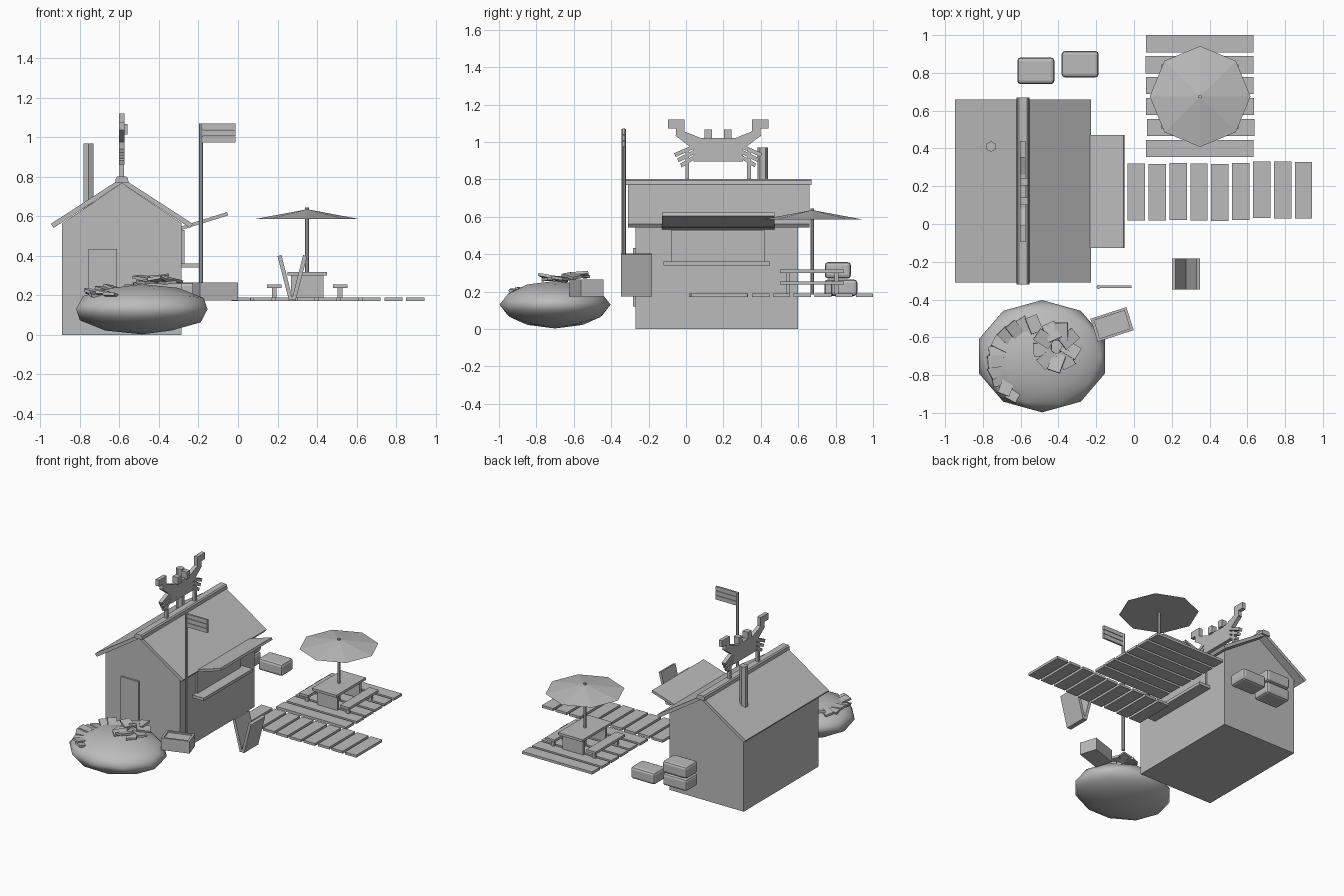
import bpy, math, random
from mathutils import Vector, Matrix

random.seed(4)
if "Cube" in bpy.data.objects:
    bpy.data.objects.remove(bpy.data.objects["Cube"])

grey = bpy.data.materials.new("plain grey")
grey.use_nodes = True
grey.diffuse_color = (0.5, 0.5, 0.5, 1)
grey.node_tree.nodes["Principled BSDF"].inputs["Base Color"].default_value = (0.5, 0.5, 0.5, 1)


def finish(ob, name):
    ob.name = name
    ob.data.materials.append(grey)
    return ob


def block(name, x, y, z, rot=(0, 0, 0)):
    """Box from x, y and z ranges, turned about its centre."""
    spans = (x, y, z)
    bpy.ops.mesh.primitive_cube_add(size=1, location=[(a + b) / 2 for a, b in spans], rotation=rot)
    ob = bpy.context.object
    ob.scale = [b - a for a, b in spans]
    return finish(ob, name)


def slab(name, centre, size, rot):
    return block(name, *[(c - s / 2, c + s / 2) for c, s in zip(centre, size)], rot=rot)


def prism(name, profile, axis, lo, hi):
    """Extrude a profile along x (points are y,z) or y (points are x,z)."""
    n = len(profile)
    verts = [(d, a, b) if axis == "x" else (a, d, b) for d in (lo, hi) for a, b in profile]
    faces = [range(n), range(n, 2 * n)]
    faces += [(i, (i + 1) % n, n + (i + 1) % n, n + i) for i in range(n)]
    me = bpy.data.meshes.new(name)
    me.from_pydata(verts, [], [tuple(f) for f in faces])
    ob = bpy.data.objects.new(name, me)
    bpy.context.collection.objects.link(ob)
    bpy.context.view_layer.objects.active = ob
    ob.select_set(True)
    bpy.ops.object.mode_set(mode="EDIT")
    bpy.ops.mesh.select_all(action="SELECT")
    bpy.ops.mesh.normals_make_consistent(inside=False)
    bpy.ops.object.mode_set(mode="OBJECT")
    ob.select_set(False)
    return finish(ob, name)


def rod(name, x, y, z0, z1, r, sides=8):
    bpy.ops.mesh.primitive_cylinder_add(vertices=sides, radius=r, depth=z1 - z0, location=(x, y, (z0 + z1) / 2))
    return finish(bpy.context.object, name)


# Hut walls, roof, ridge cap, chimney, door
RIDGE = -0.588
prism("hut_walls", [(-0.89, 0), (-0.285, 0), (-0.285, 0.565), (RIDGE, 0.768), (-0.89, 0.565)], "y", -0.27, 0.6)
prism("roof", [(RIDGE + s * w, h) for s, w, h in (
    (-1, 0.345, 0.542), (-1, 0.36, 0.562), (1, 0, 0.795), (1, 0.36, 0.562), (1, 0.345, 0.542), (1, 0, 0.768))],
    "y", -0.31, 0.66)
prism("ridge_cap", [(RIDGE + w, h) for w, h in (
    (-0.034, 0.77), (-0.03, 0.795), (-0.022, 0.803), (0.022, 0.803), (0.03, 0.795), (0.034, 0.77))],
    "y", -0.32, 0.67)
rod("chimney", -0.757, 0.41, 0.62, 0.97, 0.028, 6)
block("door", (-0.757, -0.612), (-0.283, -0.265), (0.12, 0.434))

# Serving hatch, counter and awning
block("hatch", (-0.29, -0.272), (-0.08, 0.42), (0.36, 0.53))
block("counter", (-0.29, -0.195), (-0.12, 0.45), (0.34, 0.362))
prism("awning", [(-0.285, 0.532), (-0.05, 0.605), (-0.055, 0.622), (-0.285, 0.55)], "y", -0.127, 0.472)

# Crab-shaped roof sign, mirrored about its middle
MID = 0.172
XS = (-0.603, -0.575)
block("sign_body", XS, (MID - 0.132, MID + 0.132), (0.895, 1.02))
for side, s in (("front", -1), ("back", 1)):
    def part(name, pts):
        prism(side + "_" + name, [(MID + s * d, h) for d, h in pts], "x", *XS)
    part("arm", [(0.09, 1.02), (0.132, 0.96), (0.23, 1.035), (0.19, 1.06)])
    part("claw", [(0.18, 1.03), (0.18, 1.12), (0.268, 1.12), (0.268, 1.073), (0.225, 1.073), (0.225, 1.03)])
    for i in range(3):
        out, h = 0.235 - i * 0.016, 0.93 - i * 0.028
        part("leg_%d" % (i + 1), [(0.12, h + 0.038), (0.12, h + 0.06), (out, h + 0.01), (out - 0.008, h - 0.01)])
    y = MID + s * 0.052
    block(side + "_eye", (-0.603, -0.56), (y - 0.02, y + 0.02), (1.015, 1.068))
    y = MID + s * 0.165
    block(side + "_sign_post", (-0.6, -0.578), (y - 0.01, y + 0.01), (0.79, 0.95))

# Flag
rod("flag_pole", -0.187, -0.333, 0.175, 1.07, 0.011)
for i in range(3):
    z = 0.975 + i * 0.033
    block("flag_stripe_%d" % (i + 1), (-0.185, -0.013), (-0.34, -0.326), (z, z + 0.03))

# Boardwalk and deck planks
for i in range(9):
    x, j = 0.012 + i * 0.1107, random.uniform(-0.008, 0.008)
    block("walk_plank_%d" % (i + 1), (x - 0.046, x + 0.046), (0.024 + j, 0.325 + j), (0.172, 0.19))
for i in range(6):
    y, j = 0.4 + i * 0.111, random.uniform(-0.008, 0.008)
    block("deck_plank_%d" % (i + 1), (0.068 + j, 0.638 + j), (y - 0.046, y + 0.046), (0.172, 0.19))

# Picnic table with benches and parasol
PX, PY = 0.35, 0.675
block("table_top", (0.25, 0.45), (0.502, 0.845), (0.3, 0.318))
for side, s in (("front", -1), ("back", 1)):
    y = PY + s * 0.13
    block(side + "_table_leg", (0.268, 0.434), (y - 0.01, y + 0.01), (0.185, 0.302))
    for hand, t in (("right", -1), ("left", 1)):
        x = PX + t * 0.167
        block("%s_%s_bench_leg" % (hand, side), (x - 0.012, x + 0.012), (y - 0.01, y + 0.01), (0.185, 0.24))
for hand, t in (("right", -1), ("left", 1)):
    x = PX + t * 0.167
    block(hand + "_bench", (x - 0.037, x + 0.037), (0.502, 0.845), (0.237, 0.255))
rod("parasol_pole", PX, PY, 0.185, 0.645, 0.01)
bpy.ops.mesh.primitive_cone_add(vertices=8, radius1=0.267, depth=0.05, location=(PX, PY, 0.611))
finish(bpy.context.object, "parasol_canopy")

# Folding board, two leaning panels
for hand, s in (("right", -1), ("left", 1)):
    prism(hand + "_board_panel", [(0.275 + s * d, h) for d, h in (
        (-0.003, 0.178), (0.017, 0.175), (0.075, 0.398), (0.055, 0.405))], "y", -0.348, -0.182)

# Rounded coolers behind the hut
for name, x, y, z in (("lower", -0.52, 0.81, 0.177), ("upper", -0.52, 0.812, 0.27), ("single", -0.285, 0.846, 0.177)):
    ob = block(name + "_cooler", (x - 0.098, x + 0.098), (y - 0.07, y + 0.07), (z, z + 0.088))
    bpy.ops.object.transform_apply(location=False, rotation=False, scale=True)
    bev = ob.modifiers.new("Bevel", "BEVEL")
    bev.width, bev.segments = 0.018, 2

# Open crate: floor and four rims
turn = math.radians(18)
spin = Matrix.Rotation(turn, 3, "Z")
crate = Vector((-0.116, -0.532, 0.22))
slab("crate_body", crate - Vector((0, 0, 0.005)), (0.2, 0.128, 0.08), (0, 0, turn))
for s in (-1, 1):
    slab("crate_long_rim", crate + spin @ Vector((0, s * 0.057, 0.04)), (0.2, 0.014, 0.01), (0, 0, turn))
    slab("crate_short_rim", crate + spin @ Vector((s * 0.092, 0, 0.04)), (0.016, 0.1, 0.01), (0, 0, turn))

# Boulder
bpy.ops.mesh.primitive_ico_sphere_add(subdivisions=2, radius=1, location=(-0.487, -0.7, 0.13))
boulder = finish(bpy.context.object, "boulder")
boulder.scale = (0.35, 0.297, 0.127)
bpy.ops.object.shade_smooth()

# Flat shards: a long arc along the edge and a tight ring on top
for i in range(11):
    a = math.radians(95 + i * 14)
    x, y = -0.51 + 0.22 * math.cos(a), -0.73 + 0.2 * math.sin(a)
    slab("edge_shard_%d" % (i + 1), (x, y, 0.235 - 0.003 * i + random.uniform(-0.01, 0.01)),
         (0.09, 0.065, 0.015), (random.uniform(-0.2, 0.2), random.uniform(-0.3, 0.1), a + random.uniform(-0.5, 0.5)))
for i in range(9):
    a = math.radians(-130 + i * 40)
    x, y = -0.41 + 0.075 * math.cos(a), -0.65 + 0.085 * math.sin(a)
    slab("top_shard_%d" % (i + 1), (x, y, 0.275 + random.uniform(-0.015, 0.02)),
         (0.095, 0.07, 0.015), (random.uniform(-0.2, 0.2), random.uniform(-0.2, 0.2), a + random.uniform(-0.4, 0.4)))
